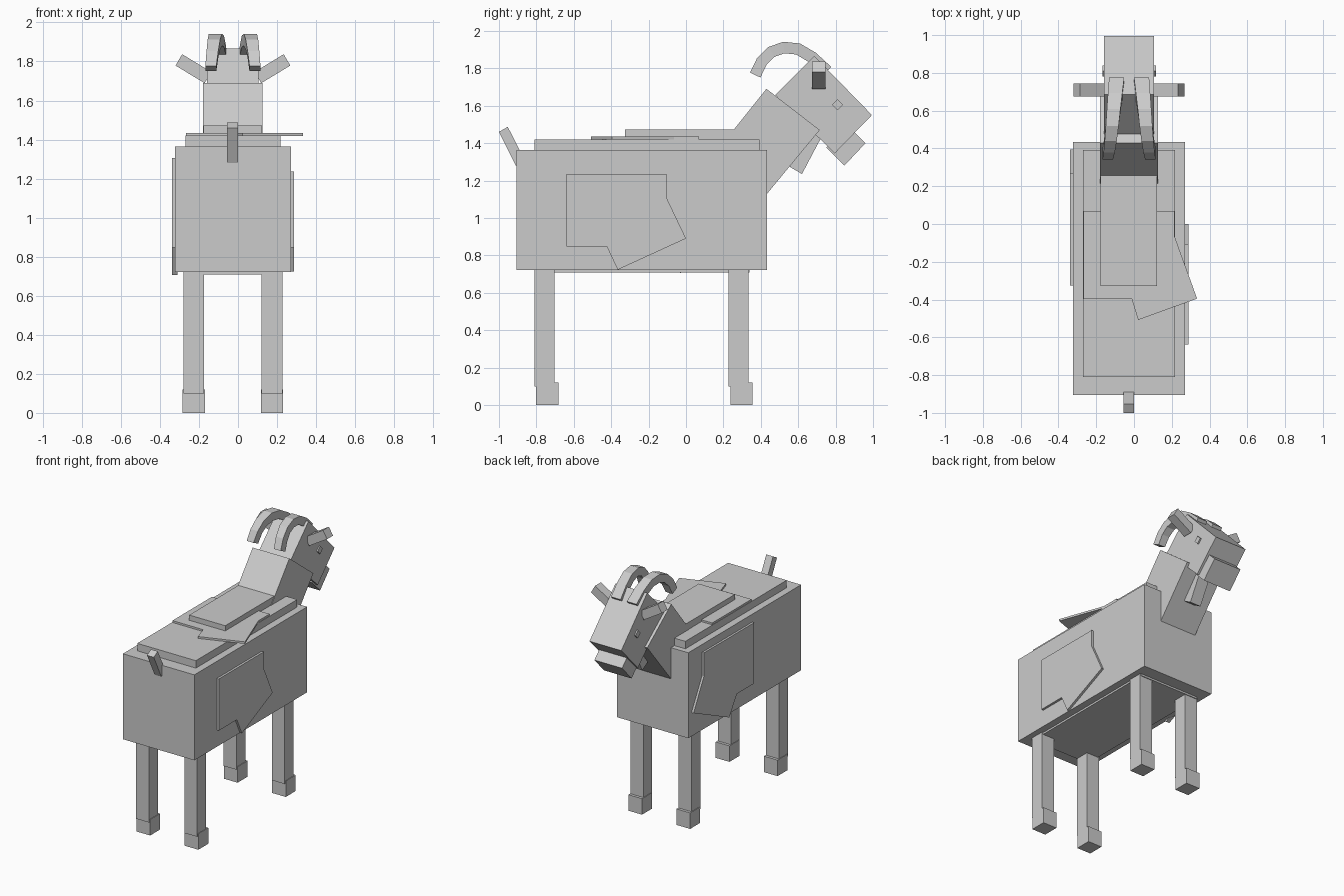
import bpy, bmesh
from mathutils import Vector, Matrix

if "Cube" in bpy.data.objects:
    bpy.data.objects.remove(bpy.data.objects["Cube"])

CX = -0.026  # the animal's own symmetry plane


def finish(bm, name):
    bmesh.ops.recalc_face_normals(bm, faces=bm.faces)
    me = bpy.data.meshes.new(name)
    bm.to_mesh(me)
    bm.free()
    ob = bpy.data.objects.new(name, me)
    bpy.context.collection.objects.link(ob)
    return ob


def prism(name, pts, lo, hi, axis='x'):
    """Extrude a (y,z) profile along x, or an (x,y) / (x,z) profile along z / y."""
    put = {'x': lambda a, b, t: (t, a, b),
           'y': lambda a, b, t: (a, t, b),
           'z': lambda a, b, t: (a, b, t)}[axis]
    bm = bmesh.new()
    face = bm.faces.new([bm.verts.new(put(a, b, lo)) for a, b in pts])
    new = bmesh.ops.extrude_face_region(bm, geom=[face])['geom']
    shift = Vector(put(0, 0, hi - lo))
    bmesh.ops.translate(bm, vec=shift, verts=[v for v in new if isinstance(v, bmesh.types.BMVert)])
    return finish(bm, name)


def box(name, x, y, z):
    return prism(name, [(y[0], z[0]), (y[1], z[0]), (y[1], z[1]), (y[0], z[1])], *x)


# Body with raised back, belly and mane slabs
box('body', (-0.323, 0.271), (-0.905, 0.434), (0.722, 1.364))
box('back_pad', (-0.27, 0.217), (-0.81, 0.393), (1.34, 1.42))
box('belly_pad', (-0.27, 0.217), (-0.81, 0.34), (0.708, 0.74))
box('mane_pad', (-0.177, 0.123), (-0.327, 0.32), (1.41, 1.473))

# Thin coat patches on the two flanks and the back
prism('right_patch', [(-0.638, 0.848), (-0.638, 1.236), (-0.105, 1.236), (-0.105, 1.11),
                      (0.0, 0.89), (-0.365, 0.723), (-0.424, 0.848)], 0.26, 0.288)
prism('left_patch', [(-0.325, 0.848), (-0.325, 1.305), (0.27, 1.305), (0.27, 1.13),
                     (0.395, 0.90), (-0.03, 0.705), (-0.12, 0.848)], -0.339, -0.31)
prism('back_patch', [(-0.267, -0.397), (-0.267, 0.07), (0.214, 0.07), (0.214, -0.063),
                     (0.334, -0.395), (0.022, -0.508), (-0.012, -0.397)], 1.419, 1.434, 'z')

# Legs and hooves
for side, sx in (('left', -1), ('right', 1)):
    x = CX + sx * 0.2
    for end, y in (('hind', -0.757), ('fore', 0.281)):
        box(f'{side}_{end}_leg', (x - 0.053, x + 0.053), (y - 0.053, y + 0.053), (0.1, 0.74))
        box(f'{side}_{end}_hoof', (x - 0.057, x + 0.057), (y - 0.044, y + 0.074), (0, 0.12))

# Neck, head, snout, beard and tail from side profiles
prism('neck', [(0.43, 1.69), (0.715, 1.47), (0.405, 1.095), (0.15, 1.34)], -0.179, 0.126)
prism('head', [(0.686, 1.866), (0.994, 1.55), (0.795, 1.345), (0.477, 1.657)], CX - 0.132, CX + 0.132)
prism('snout', [(0.96, 1.40), (0.847, 1.28), (0.755, 1.372), (0.868, 1.492)][0:2]
      + [(0.75, 1.377), (0.863, 1.497)], CX - 0.115, CX + 0.115)
prism('beard', [(0.62, 1.235), (0.555, 1.273), (0.665, 1.481), (0.73, 1.443)], CX - 0.045, CX + 0.045)
prism('tail', [(-1.0, 1.46), (-0.953, 1.487), (-0.863, 1.31), (-0.91, 1.28)], -0.056, 0.0)

# Eyes, a single bar reaching through the head
e = 0.03
prism('eyes', [(0.81 - e, 1.605), (0.81, 1.605 + e), (0.81 + e, 1.605), (0.81, 1.605 - e)],
      CX - 0.142, CX + 0.142)


def horn(name, sx):
    """Square, slightly tapering horn swept back along an arc."""
    path = [(0.755, 1.785), (0.676, 1.858), (0.60, 1.903), (0.523, 1.911),
            (0.456, 1.887), (0.405, 1.836), (0.37, 1.764)]
    bm = bmesh.new()
    rings = []
    last = len(path) - 1
    for i, p in enumerate(path):
        a, b = Vector(path[max(i - 1, 0)]), Vector(path[min(i + 1, last)])
        d = (b - a).normalized()
        n = Vector((d.y, -d.x))
        t = i / last
        x = CX + sx * (0.066 + 0.047 * t)
        w, h = 0.04 - 0.012 * t, 0.031
        rings.append([bm.verts.new((x + u * w, p[0] + n.x * v * h, p[1] + n.y * v * h))
                      for u, v in ((-1, -1), (1, -1), (1, 1), (-1, 1))])
    for r, s in zip(rings, rings[1:]):
        for k in range(4):
            bm.faces.new((r[k], r[(k + 1) % 4], s[(k + 1) % 4], s[k]))
    bm.faces.new(rings[0])
    bm.faces.new(rings[-1])
    return finish(bm, name)


# Horns and ears, mirrored about the symmetry plane
for side, sx in (('left', -1), ('right', 1)):
    horn(f'{side}_horn', sx)
    ear = [(0.26, 0), (0.294, -0.058), (0.145, -0.148), (0.112, -0.09)]
    prism(f'{side}_ear', [(CX + sx * x, 1.837 + z) for x, z in ear], 0.675, 0.745, 'y')
